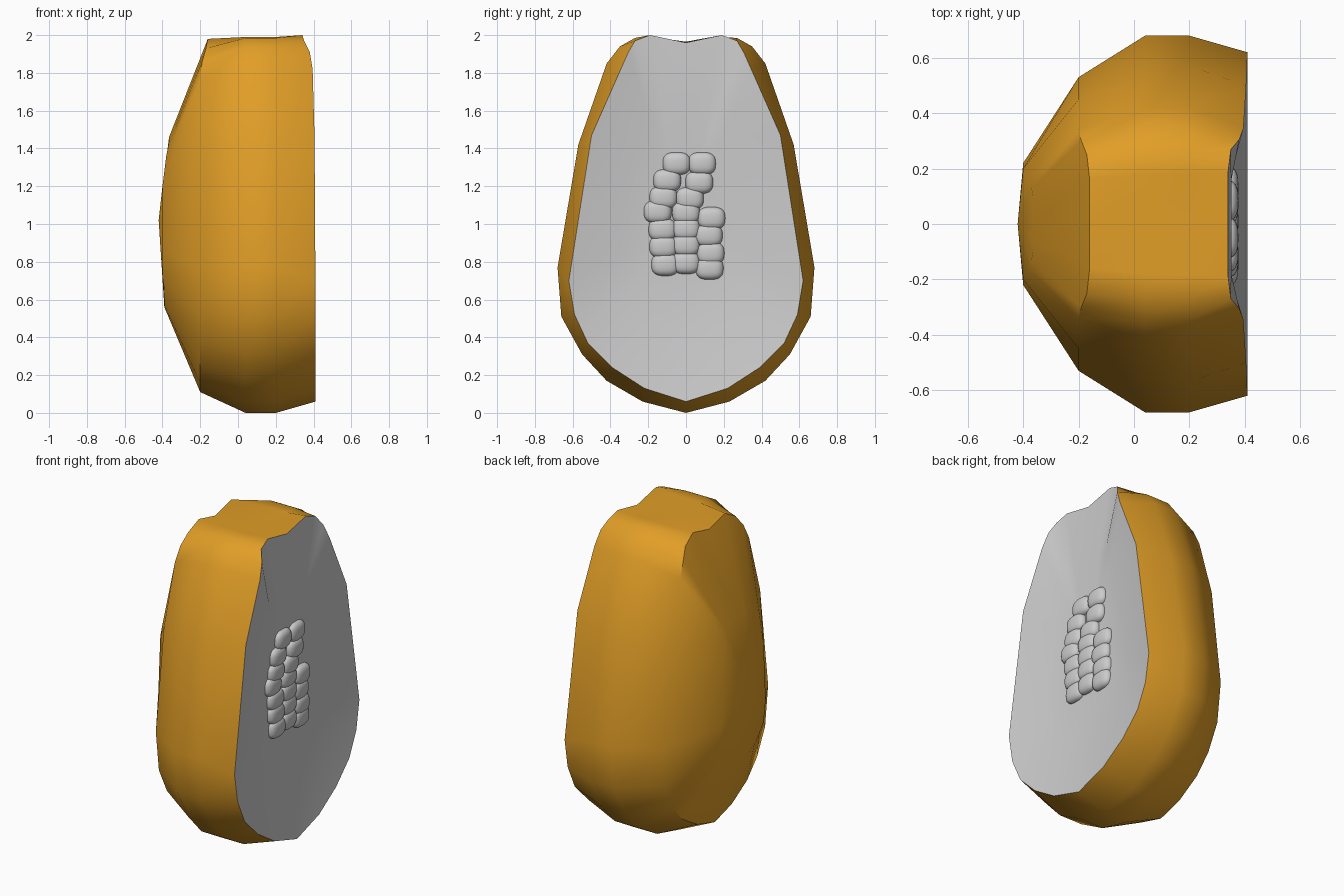
import bpy, bmesh, math
from mathutils import Vector

if "Cube" in bpy.data.objects:
    bpy.data.objects.remove(bpy.data.objects["Cube"])

# Half outlines (y, z) from the bottom centre to the top centre
CUT = [(0, .06), (.22, .13), (.39, .24), (.52, .37), (.59, .52), (.62, .70),
       (.50, 1.47), (.345, 1.82), (.305, 1.91), (.27, 1.97), (.19, 2.0), (0, 1.96)]
WIDE = [(0, 0), (.23, .06), (.42, .17), (.55, .31), (.66, .51), (.68, .77),
        (.57, 1.42), (.42, 1.85), (.35, 1.94), (.27, 1.985), (.18, 1.99), (0, 1.965)]
BACK = [(0, .11), (.17, .16), (.32, .25), (.42, .36), (.50, .52), (.53, .77),
        (.45, 1.40), (.34, 1.77), (.30, 1.86), (.25, 1.93), (.16, 1.98), (0, 1.94)]
TAIL = [(0, .56), (.06, .57), (.12, .60), (.17, .65), (.20, .72), (.22, .85),
        (.20, 1.20), (.16, 1.36), (.13, 1.41), (.10, 1.44), (.06, 1.46), (0, 1.46)]
CUT_X = [.41] * 6 + [.405, .395, .38, .35, .34, .34]
BACK_X = [-.2] * 8 + [-.19, -.17, -.16, -.16]
TAIL_X = [-.39] * 4 + [-.4] * 3 + [-.38, -.37, -.365, -.365, -.365]


def ring(outline, xs):
    """Mirror a half outline into a closed loop of points."""
    half = [Vector((x, y, z)) for x, (y, z) in zip(xs, outline)]
    return half + [Vector((p.x, -p.y, p.z)) for p in half[-2:0:-1]]


def skin_rings(bm, rings, tip):
    """Bridge consecutive loops and close the last one on a point."""
    loops = [[bm.verts.new(p) for p in r] for r in rings]
    n = len(loops[0])
    for a, b in zip(loops, loops[1:]):
        for i in range(n):
            j = (i + 1) % n
            bm.faces.new((a[i], a[j], b[j], b[i]))
    end = bm.verts.new(tip)
    for i in range(n):
        bm.faces.new((loops[-1][i], loops[-1][(i + 1) % n], end))


def finish(name, bm, angle, outward=None):
    if outward is None:
        bmesh.ops.recalc_face_normals(bm, faces=bm.faces)
    else:
        bm.normal_update()
        bmesh.ops.reverse_faces(bm, faces=[f for f in bm.faces if f.normal.dot(outward) < 0])
    me = bpy.data.meshes.new(name)
    bm.to_mesh(me)
    bm.free()
    ob = bpy.data.objects.new(name, me)
    bpy.context.collection.objects.link(ob)
    bpy.ops.object.select_all(action='DESELECT')
    ob.select_set(True)
    bpy.context.view_layer.objects.active = ob
    bpy.ops.object.shade_smooth_by_angle(angle=math.radians(angle))
    return ob


# Orange skin, from the cut rim round to the back
rim = ring(CUT, CUT_X)
bm = bmesh.new()
skin_rings(bm, [rim, ring(WIDE, [.2] * 12), ring(WIDE, [.04] * 12),
                ring(BACK, BACK_X), ring(TAIL, TAIL_X)], Vector((-.42, 0, 1.02)))
bmesh.ops.reverse_faces(bm, faces=bm.faces)
skin = finish("fruit_skin", bm, 35, None)
# An open shell: make sure the tail faces backwards
if skin.data.polygons[-1].normal.x > 0:
    skin.data.flip_normals()
mat = bpy.data.materials.new("orange_skin")
mat.diffuse_color = (.75, .34, .02, 1)
mat.use_nodes = True
mat.node_tree.nodes["Principled BSDF"].inputs["Base Color"].default_value = mat.diffuse_color
skin.data.materials.append(mat)

# Shallow hollow cut face
centre = Vector((.335, 0, 1.0))


def inset(scale, x):
    return [Vector((x, p.y * scale, 1.0 + (p.z - 1.0) * scale)) for p in rim]


bm = bmesh.new()
skin_rings(bm, [rim, inset(.6, .352), inset(.3, .338)], centre)
finish("cut_flesh", bm, 40, Vector((1, 0, 0)))

# Packed rounded seeds in the hollow
SEEDS = [(-.05, 1.32), (.085, 1.32), (-.10, 1.23), (.07, 1.22), (-.12, 1.14), (.02, 1.135),
         (-.15, 1.065), (0, 1.06), (.135, 1.03), (-.125, .97), (0, .975), (.12, .94),
         (-.12, .88), (0, .89), (.13, .845), (-.11, .785), (0, .795), (.125, .765)]
HALF = Vector((.045, .074, .06))
bm = bmesh.new()
for y, z in SEEDS:
    verts = bmesh.ops.create_uvsphere(bm, u_segments=24, v_segments=14, radius=1)["verts"]
    for v in verts:
        # Squared-off ellipsoid
        c = [math.copysign(abs(k) ** .72, k) * h for k, h in zip(v.co, HALF)]
        v.co = Vector((.332, y, z)) + Vector(c)
finish("seeds", bm, 60)
